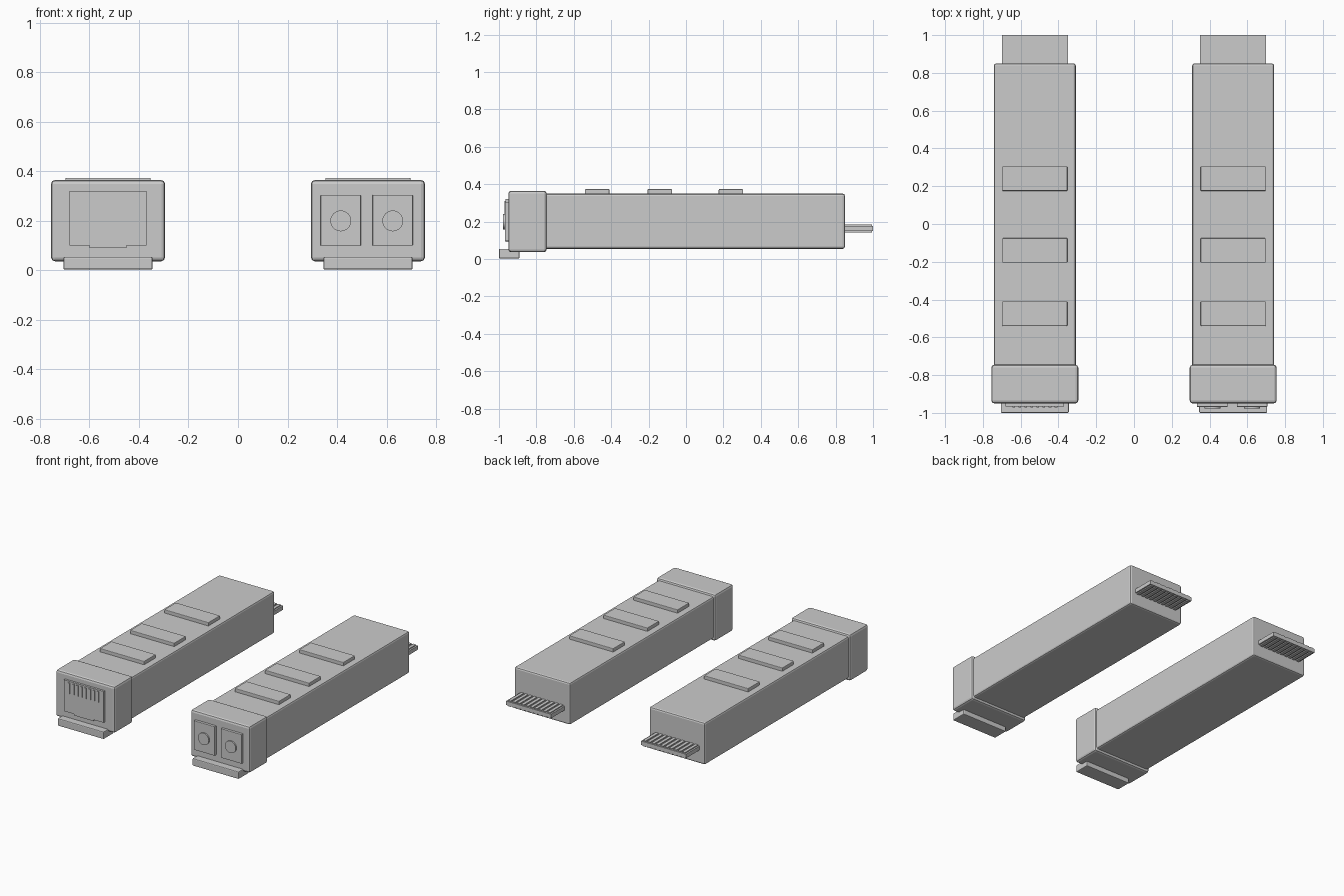
import bpy
import math

cube = bpy.data.objects.get("Cube")
if cube:
    bpy.data.objects.remove(cube, do_unlink=True)

grey = bpy.data.materials.new("plain grey")
grey.use_nodes = True
colour = (0.6, 0.6, 0.6, 1)
grey.diffuse_color = colour
grey.node_tree.nodes["Principled BSDF"].inputs["Base Color"].default_value = colour


def box(name, x, y, z, bevel=0.0):
    """Box from (min, max) ranges, with an optional chamfer."""
    ranges = (x, y, z)
    bpy.ops.mesh.primitive_cube_add(size=1, location=[(a + b) / 2 for a, b in ranges])
    ob = bpy.context.object
    ob.name = name
    ob.scale = [b - a for a, b in ranges]
    bpy.ops.object.transform_apply(location=False, rotation=False, scale=True)
    ob.data.materials.append(grey)
    if bevel:
        mod = ob.modifiers.new("Chamfer", "BEVEL")
        mod.width = bevel
        mod.segments = 2
    return ob


def around(cx, half):
    return (cx - half, cx + half)


def module(side, cx):
    # Housing, front collar and bottom latch
    box(side + "_housing", around(cx, 0.217), (-0.8, 0.85), (0.055, 0.35), 0.012)
    box(side + "_collar", around(cx, 0.23), (-0.95, -0.745), (0.037, 0.365), 0.015)
    box(side + "_latch", around(cx, 0.18), (-1.0, -0.89), (0.003, 0.055), 0.006)
    # Raised grip pads on top
    for i, y in enumerate((-0.475, -0.14, 0.24)):
        box(f"{side}_grip_pad_{i}", around(cx, 0.172), around(y, 0.065), (0.34, 0.374), 0.004)
    # Rear edge connector with contact strips on both faces
    box(side + "_edge_board", around(cx, 0.175), (0.83, 1.0), (0.15, 0.178))
    for i in range(10):
        x = cx + (i - 4.5) * 0.034
        box(f"{side}_edge_contact_{i}", around(x, 0.011), (0.84, 0.995), (0.143, 0.185))


module("right", -0.525)
module("left", 0.525)

# Socket plate with key tab and contact pins on the right module
box("socket_plate", (-0.68, -0.37), (-0.965, -0.94), (0.1, 0.32))
box("socket_key", (-0.6, -0.45), (-0.965, -0.94), (0.09, 0.11))
for i in range(8):
    x = -0.525 + (i - 3.5) * 0.032
    box(f"socket_pin_{i}", around(x, 0.007), (-0.971, -0.95), (0.235, 0.31))

# Two square ports with round ferrules on the left module
for i, x in enumerate((0.415, 0.625)):
    box(f"port_{i}", around(x, 0.081), (-0.968, -0.94), (0.1, 0.305), 0.002)
    bpy.ops.mesh.primitive_cylinder_add(vertices=32, radius=0.042, depth=0.035,
                                        location=(x, -0.96, 0.2),
                                        rotation=(math.pi / 2, 0, 0))
    ferrule = bpy.context.object
    ferrule.name = f"ferrule_{i}"
    ferrule.data.materials.append(grey)
    bpy.ops.object.shade_smooth_by_angle()
